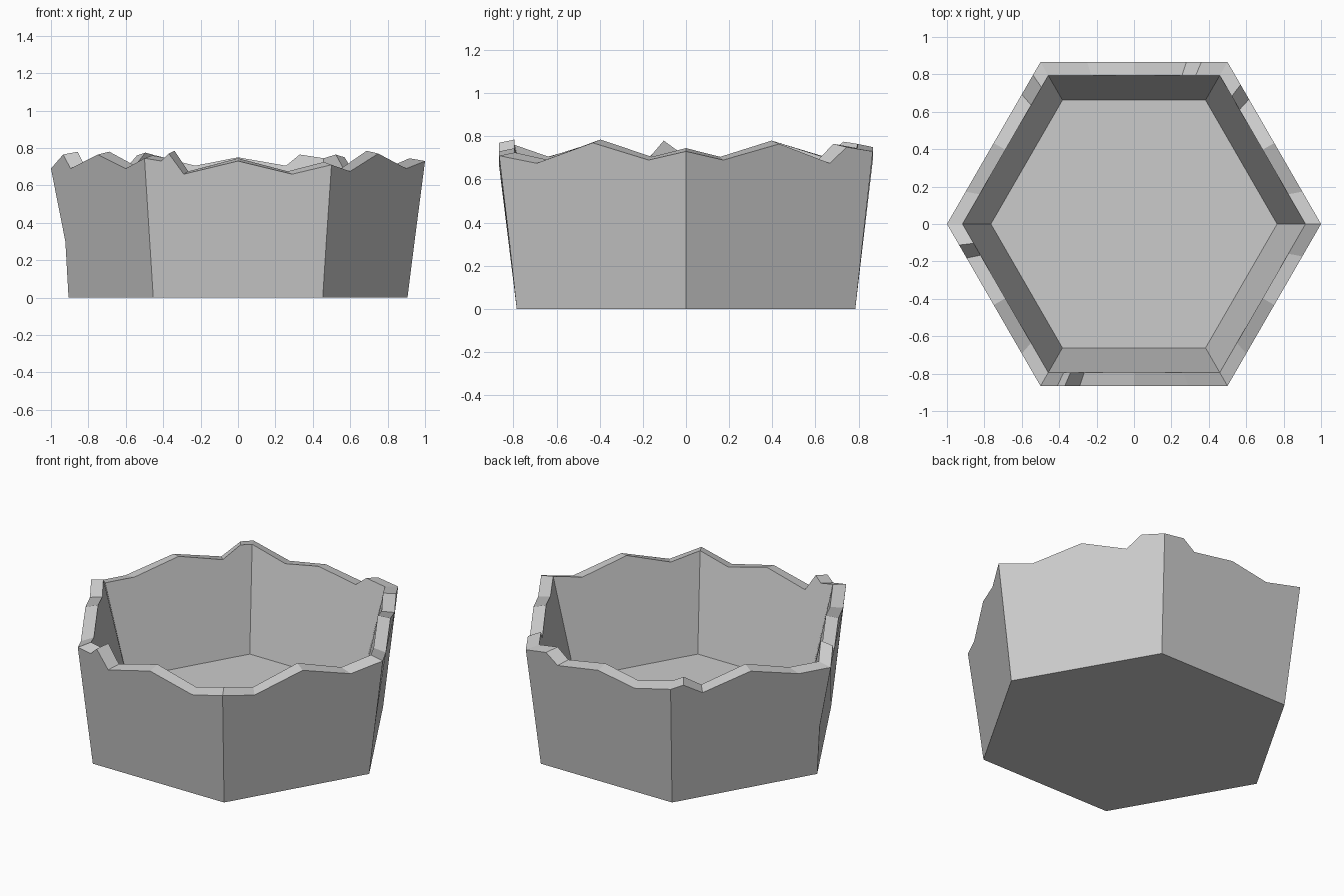
import bpy, bmesh, math
from mathutils import Vector

if "Cube" in bpy.data.objects:
    bpy.data.objects.remove(bpy.data.objects["Cube"])

def corner(i, r, z):
    a = math.radians(60 * i)
    return Vector((r * math.cos(a), r * math.sin(a), z))

# Rim profile of each side, counter-clockwise from +x: (fraction along side, height)
RIM = [
    [(0, .73), (.2, .69), (.5, .765), (.77, .675), (.86, .75)],              # back right
    [(0, .73), (.14, .75), (.22, .69), (.5, .735), (.75, .69)],              # back
    [(0, .75), (.08, .76), (.2, .69), (.5, .765), (.8, .69)],                # back left
    [(0, .69), (.13, .765), (.21, .69), (.5, .765), (.8, .69)],              # front left
    [(0, .745), (.09, .73), (.13, .77), (.21, .66), (.5, .73), (.79, .66)],  # front
    [(0, .71), (.2, .675), (.5, .77), (.8, .69)],                            # front right
]

bm = bmesh.new()
base = [bm.verts.new(corner(i, .906, 0)) for i in range(6)]
floor = [bm.verts.new(corner(i, .765, .15)) for i in range(6)]
# Points part way up the outer corners; the left one is chipped inwards
mid = [bm.verts.new(corner(i, .923 if i == 3 else .944, .3)) for i in range(6)]

outer, inner = [], []
for i, side in enumerate(RIM):
    for ring, radius, lift in ((outer, 1, 0), (inner, .917, .015)):
        ring.append([bm.verts.new(corner(i, radius, z + lift).lerp(
            corner(i + 1, radius, z + lift), t)) for t, z in side])

# Walls, one jagged-topped panel per side
for i in range(6):
    j = (i + 1) % 6
    out = outer[i] + [outer[j][0]]
    inn = inner[i] + [inner[j][0]]
    bm.faces.new([mid[i], base[i], base[j], mid[j]] + out[::-1])
    bm.faces.new([floor[j], floor[i]] + inn)
    # Broken rim strip
    for k in range(len(out) - 1):
        bm.faces.new([out[k], out[k + 1], inn[k + 1], inn[k]])

# Underside and inside floor
bm.faces.new(base[::-1])
bm.faces.new(floor)
bmesh.ops.recalc_face_normals(bm, faces=bm.faces[:])

mesh = bpy.data.meshes.new("broken_hexagonal_bowl")
bm.to_mesh(mesh)
bm.free()
obj = bpy.data.objects.new("broken_hexagonal_bowl", mesh)
bpy.context.collection.objects.link(obj)
